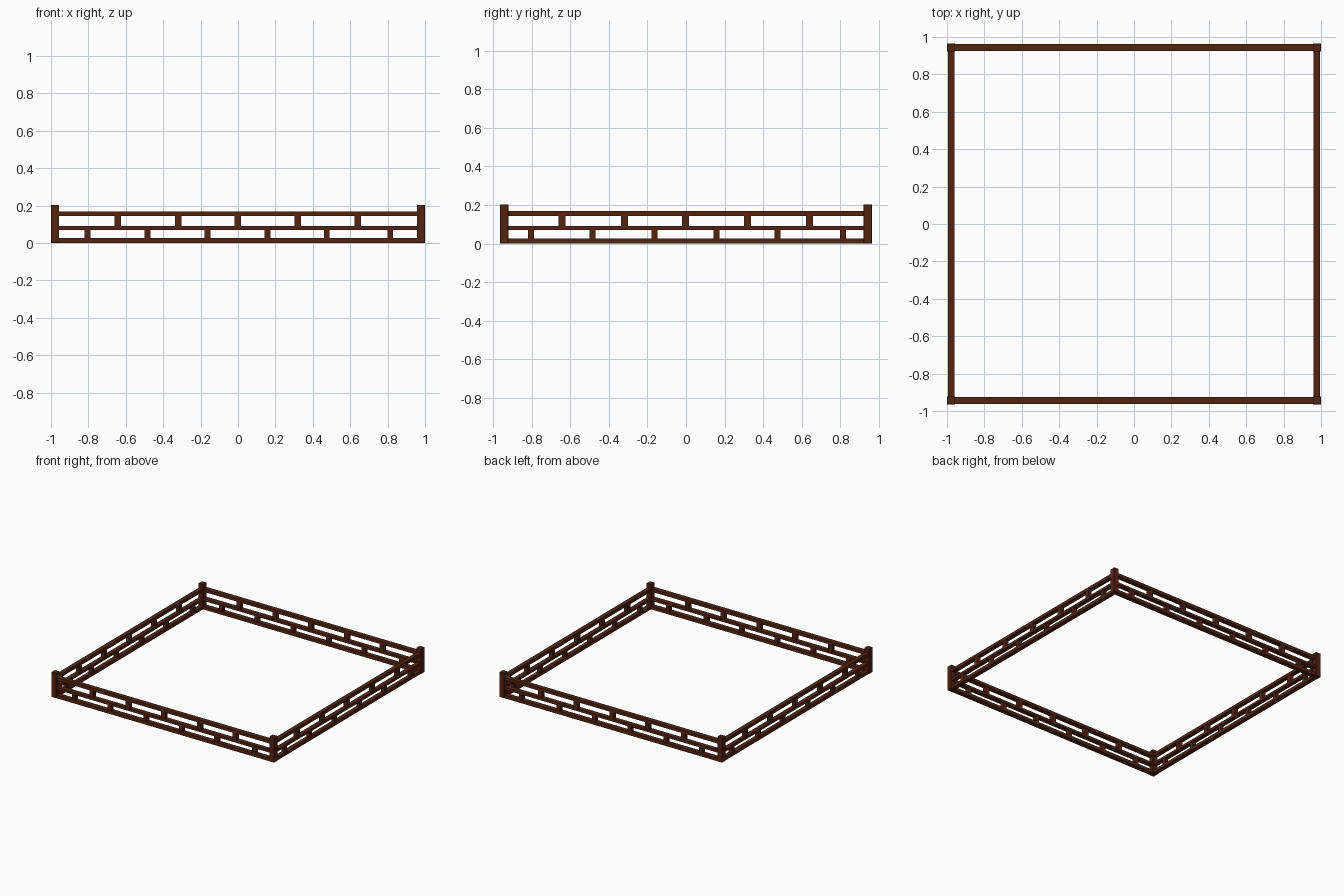
import bpy
import bmesh

if "Cube" in bpy.data.objects:
    bpy.data.objects.remove(bpy.data.objects["Cube"])

wood = bpy.data.materials.new("dark brown wood")
wood.diffuse_color = (0.09, 0.017, 0.005, 1)
wood.use_nodes = True
wood.node_tree.nodes["Principled BSDF"].inputs["Base Color"].default_value = wood.diffuse_color


def box(name, lo, hi, bevel=0.0):
    """Axis-aligned box between two corners, with optional chamfered edges."""
    bm = bmesh.new()
    bmesh.ops.create_cube(bm, size=1)
    for v in bm.verts:
        v.co = [(lo[i] + hi[i]) / 2 + v.co[i] * (hi[i] - lo[i]) for i in range(3)]
    if bevel:
        bmesh.ops.bevel(bm, geom=bm.edges[:], offset=bevel, segments=1,
                        affect='EDGES', profile=0.5)
    me = bpy.data.meshes.new(name)
    bm.to_mesh(me)
    bm.free()
    me.materials.append(wood)
    ob = bpy.data.objects.new(name, me)
    bpy.context.collection.objects.link(ob)
    return ob


X, Y, POST = 1.0, 0.965, 0.044
CX, CY = X - POST / 2, Y - POST / 2
TALL = (-0.643, -0.32, -0.002, 0.32, 0.64)
SHORT = (-0.805, -0.484, -0.163, 0.158, 0.474, 0.814)
RAILS = {"bottom_rail": (0.0, 0.026), "middle_rail": (0.07, 0.09),
         "top_rail": (0.144, 0.169)}


def panel(side, axis, centre, half_len, thick):
    """One fence side running along the given axis (0 = x, 1 = y)."""
    def part(name, a, b, z0, z1, t):
        lo, hi = [0, 0, z0], [0, 0, z1]
        lo[axis], hi[axis] = a, b
        lo[1 - axis], hi[1 - axis] = centre - t / 2, centre + t / 2
        box(side + "_" + name, lo, hi)

    # horizontal rails
    for name, (z0, z1) in RAILS.items():
        part(name, -half_len, half_len, z0, z1, thick)
    # tall uprights between middle and top rails
    for p in TALL:
        part("tall_upright", p - 0.018, p + 0.018, 0.075, 0.164, thick - 0.004)
    # short uprights between bottom and middle rails
    for p in SHORT:
        part("short_upright", p - 0.0155, p + 0.0155, 0.02, 0.08, thick - 0.004)


panel("front", 0, -CY, CX, 0.037)
panel("back", 0, CY, CX, 0.037)
panel("left", 1, -CX, CY, 0.034)
panel("right", 1, CX, CY, 0.034)

# corner posts
for sx in (-1, 1):
    for sy in (-1, 1):
        x, y, h = sx * CX, sy * CY, POST / 2
        box("corner_post", (x - h, y - h, 0), (x + h, y + h, 0.203), 0.002)
